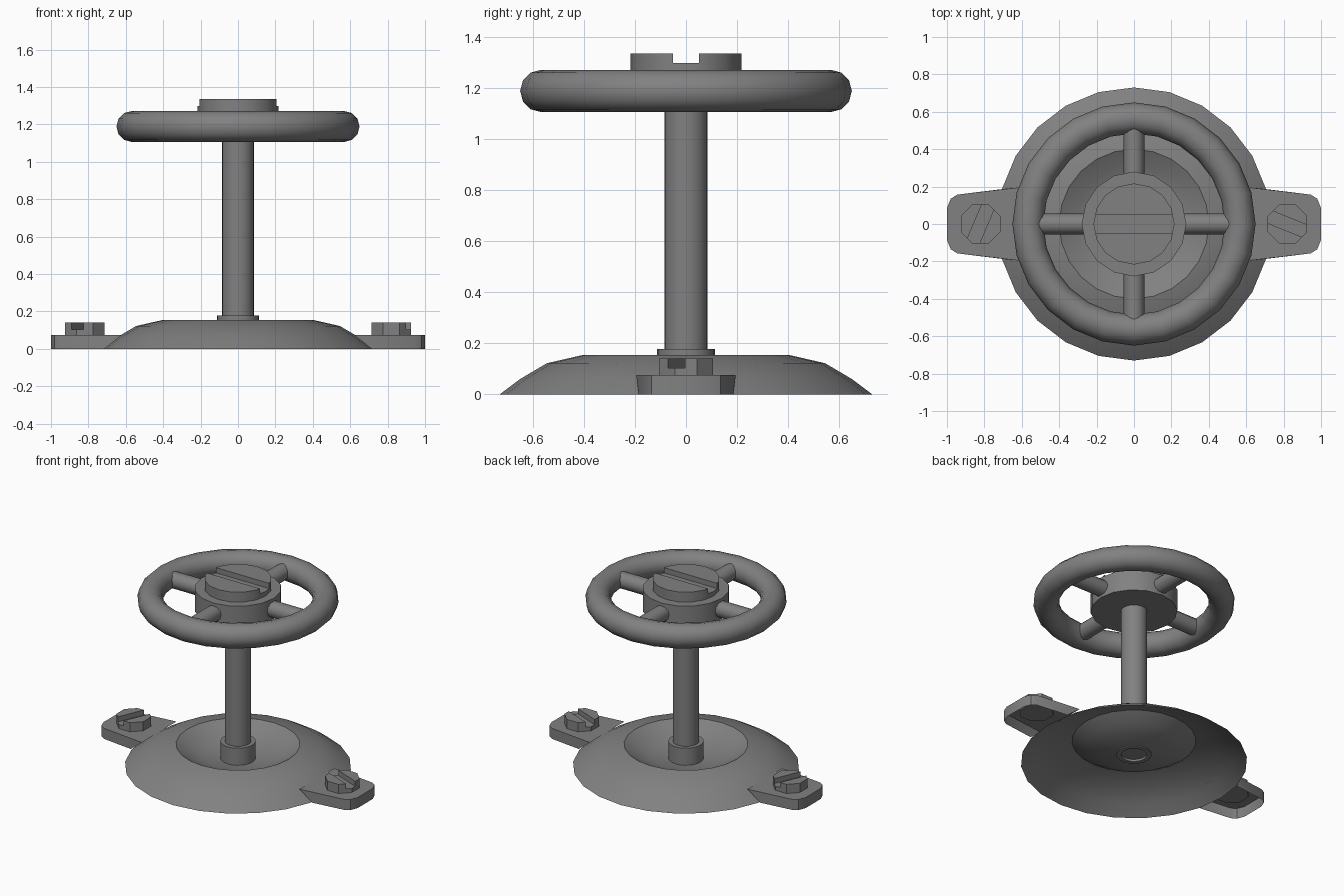
import bpy, bmesh, math
from mathutils import Matrix, Vector

if "Cube" in bpy.data.objects:
    bpy.data.objects.remove(bpy.data.objects["Cube"], do_unlink=True)

COLOR = (0.22, 0.22, 0.22, 1)
metal = bpy.data.materials.new("grey metal")
metal.use_nodes = True
metal.diffuse_color = COLOR
bsdf = next(n for n in metal.node_tree.nodes if n.type == 'BSDF_PRINCIPLED')
bsdf.inputs["Base Color"].default_value = COLOR


def finish(name, bm, angle=35):
    """Turn a bmesh into a shaded, coloured object."""
    mesh = bpy.data.meshes.new(name)
    bm.to_mesh(mesh)
    bm.free()
    ob = bpy.data.objects.new(name, mesh)
    bpy.context.collection.objects.link(ob)
    mesh.materials.append(metal)
    smooth(ob, angle)
    return ob


def smooth(ob, angle=35):
    bpy.ops.object.select_all(action='DESELECT')
    ob.select_set(True)
    bpy.context.view_layer.objects.active = ob
    bpy.ops.object.shade_smooth_by_angle(angle=math.radians(angle))


def lathe(name, profile, sides, closed=False, angle=35):
    """Spin a list of (radius, z) points around the z axis."""
    bm = bmesh.new()
    rings = [[bm.verts.new((r * math.cos(math.tau * i / sides),
                            r * math.sin(math.tau * i / sides), z))
              for i in range(sides)] for r, z in profile]
    pairs = list(zip(rings, rings[1:])) + ([(rings[-1], rings[0])] if closed else [])
    for a, b in pairs:
        for i in range(sides):
            j = (i + 1) % sides
            bm.faces.new((a[i], a[j], b[j], b[i]))
    return finish(name, bm, angle)


def cylinder(name, r, z0, z1, sides, x=0, turn=0, angle=35):
    bm = bmesh.new()
    bmesh.ops.create_cone(bm, cap_ends=True, segments=sides, radius1=r, radius2=r,
                          depth=z1 - z0,
                          matrix=Matrix.Translation((x, 0, (z0 + z1) / 2))
                          @ Matrix.Rotation(turn, 4, 'Z'))
    return finish(name, bm, angle)


def cut_slot(ob, x, z, width, turn, angle=35):
    """Cut a straight screwdriver slot from height z upwards."""
    bm = bmesh.new()
    bmesh.ops.create_cube(bm, size=1, matrix=Matrix.Translation((x, 0, z + 0.1))
                          @ Matrix.Rotation(turn, 4, 'Z')
                          @ Matrix.Diagonal((1, width, 0.2, 1)))
    cutter = finish("slot_cutter", bm)
    cutter.hide_render = True
    mod = ob.modifiers.new("slot", 'BOOLEAN')
    mod.operation = 'DIFFERENCE'
    mod.solver = 'EXACT'
    mod.object = cutter
    bpy.context.view_layer.objects.active = ob
    bpy.ops.object.modifier_apply(modifier=mod.name)
    bpy.data.objects.remove(cutter, do_unlink=True)
    smooth(ob, angle)


# Base: open dome with a bowl sunk in its top
lathe("base_dome", [(0.73, 0), (0.65, 0.06), (0.545, 0.122), (0.40, 0.155)], 24)
lathe("base_bowl", [(0.40, 0.155), (0.32, 0.108), (0.22, 0.072), (0.10, 0.055)], 24)

# Collar ring and stem
lathe("collar", [(0.083, 0.05), (0.113, 0.05), (0.113, 0.178), (0.083, 0.178)],
      24, closed=True)
cylinder("stem", 0.085, 0.065, 1.13, 24)

# Handwheel rim, hub, slotted cap and spokes
lathe("wheel_rim", [(0.567 + 0.083 * math.cos(math.tau * k / 12),
                     1.189 + 0.083 * math.sin(math.tau * k / 12)) for k in range(12)],
      24, closed=True, angle=50)
cylinder("hub", 0.28, 1.118, 1.265, 16)
cap = cylinder("hub_cap", 0.217, 1.26, 1.335, 16)
cut_slot(cap, 0, 1.298, 0.10, 0)
for k, side in enumerate(("left", "back", "right", "front")):
    bm = bmesh.new()
    bmesh.ops.create_cone(bm, cap_ends=True, segments=12, radius1=0.056, radius2=0.056,
                          depth=0.29, matrix=Matrix.Translation((0, 0, 1.189))
                          @ Matrix.Rotation(k * math.pi / 2, 4, 'Z')
                          @ Matrix.Translation((0.395, 0, 0))
                          @ Matrix.Rotation(math.pi / 2, 4, 'Y'))
    finish("spoke_" + side, bm)

# Mounting lugs: hollow below, open towards the dome, each with a slotted screw
half = [(0.62, 0.195), (0.945, 0.157), (0.98, 0.135), (1.0, 0.085)]
outline = half + [(x, -y) for x, y in reversed(half)]
for side, s, slot in (("left", 1, -22), ("right", -1, 67)):
    bm = bmesh.new()
    top = [bm.verts.new((s * x, y, 0.075)) for x, y in outline]
    low = [bm.verts.new((s * max(x, 0.715), y * (0.95 if x < 0.7 else 1), 0))
           for x, y in outline]
    bm.faces.new(top)
    for i in range(len(outline) - 1):
        bm.faces.new((top[i], low[i], low[i + 1], top[i + 1]))
    bmesh.ops.recalc_face_normals(bm, faces=bm.faces)
    if max(bm.faces, key=lambda f: f.calc_area()).normal.z < 0:
        bmesh.ops.reverse_faces(bm, faces=bm.faces)
    finish("lug_" + side, bm, 30)
    screw = cylinder("screw_" + side, 0.114, 0.06, 0.14, 8, s * 0.82, math.pi / 8, 30)
    cut_slot(screw, s * 0.82, 0.104, 0.07, math.radians(slot), 30)
